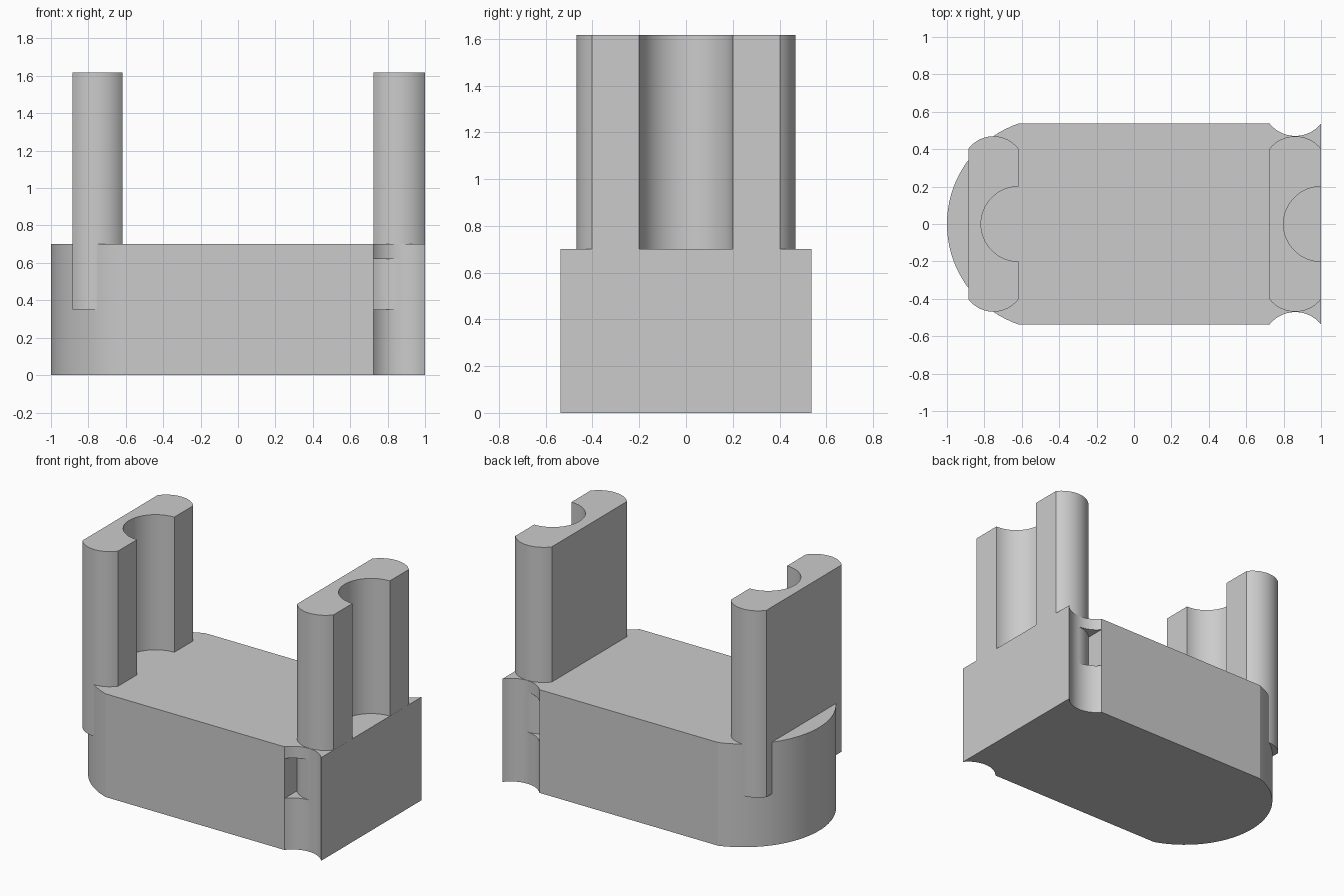
import bpy, bmesh, math

if "Cube" in bpy.data.objects:
    bpy.data.objects.remove(bpy.data.objects["Cube"], do_unlink=True)

GREY = (0.6, 0.6, 0.6, 1)
grey = bpy.data.materials.new("plain grey")
grey.use_nodes = True
grey.diffuse_color = GREY
grey.node_tree.nodes["Principled BSDF"].inputs["Base Color"].default_value = GREY

HALF = 0.537        # half depth of the base
BASE_TOP = 0.70
POST_FOOT = 0.35
POST_TOP = 1.617
POST_EDGE = 0.403   # where the rounded post ends begin


def arc(start, end, bulge, steps=20):
    """Circular arc; positive bulge lies to the right of the direction of travel."""
    dx, dy = end[0] - start[0], end[1] - start[1]
    chord = math.hypot(dx, dy)
    ux, uy = dx / chord, dy / chord
    radius = (chord * chord / 4 + bulge * bulge) / (2 * bulge)
    half_angle = 2 * math.atan(2 * bulge / chord)
    mx, my = (start[0] + end[0]) / 2, (start[1] + end[1]) / 2
    points = []
    for i in range(steps + 1):
        t = half_angle * (2 * i / steps - 1)
        along = radius * math.sin(t)
        out = radius * math.cos(t) - radius + bulge
        points.append((mx + ux * along + uy * out, my + uy * along - ux * out))
    return points


def prism(name, outline, bottom, top):
    """Extrude a counter-clockwise outline from bottom to top."""
    bm = bmesh.new()
    face = bm.faces.new([bm.verts.new((x, y, bottom)) for x, y in outline])
    result = bmesh.ops.extrude_face_region(bm, geom=[face], use_keep_orig=True)
    for v in result["geom"]:
        if isinstance(v, bmesh.types.BMVert):
            v.co.z = top
    bmesh.ops.recalc_face_normals(bm, faces=bm.faces)
    mesh = bpy.data.meshes.new(name)
    bm.to_mesh(mesh)
    bm.free()
    mesh.materials.append(grey)
    obj = bpy.data.objects.new(name, mesh)
    bpy.context.collection.objects.link(obj)
    return obj


def activate(obj):
    bpy.ops.object.select_all(action="DESELECT")
    obj.select_set(True)
    bpy.context.view_layer.objects.active = obj


# Base: one rounded end, one square end with a hollow in each side
outline = arc((-0.618, HALF), (-0.618, -HALF), 0.382, 36)
outline += arc((0.725, -HALF), (1, -HALF), -0.066)
outline += arc((1, HALF), (0.725, HALF), -0.066)
base = prism("base", outline, 0, BASE_TOP)

# Small pockets in the side hollows, beside the post feet
for side in (-1, 1):
    ys = sorted((side * 0.38, side * 0.6))
    box = [(0.7255, ys[0]), (0.86, ys[0]), (0.86, ys[1]), (0.7255, ys[1])]
    cutter = prism("pocket_cutter", box, POST_FOOT, 0.62)
    cutter.hide_render = True
    cut = base.modifiers.new("pocket", "BOOLEAN")
    cut.operation = "DIFFERENCE"
    cut.solver = "EXACT"
    cut.object = cutter
    activate(base)
    bpy.ops.object.modifier_apply(modifier=cut.name)
    bpy.data.objects.remove(cutter, do_unlink=True)


# Posts: rounded ends and a half-round groove on the +x side
def post(name, x0, x1):
    outline = arc((x0, -POST_EDGE), (x1, -POST_EDGE), 0.066)
    outline += arc((x1, -0.2), (x1, 0.2), -0.2, 32)
    outline += arc((x1, POST_EDGE), (x0, POST_EDGE), 0.066)
    return prism(name, outline, POST_FOOT, POST_TOP)


parts = [base, post("right_post", -0.885, -0.618), post("left_post", 0.725, 0.9993)]
for part in parts:
    activate(part)
    bpy.ops.object.shade_smooth_by_angle(angle=math.radians(12))
